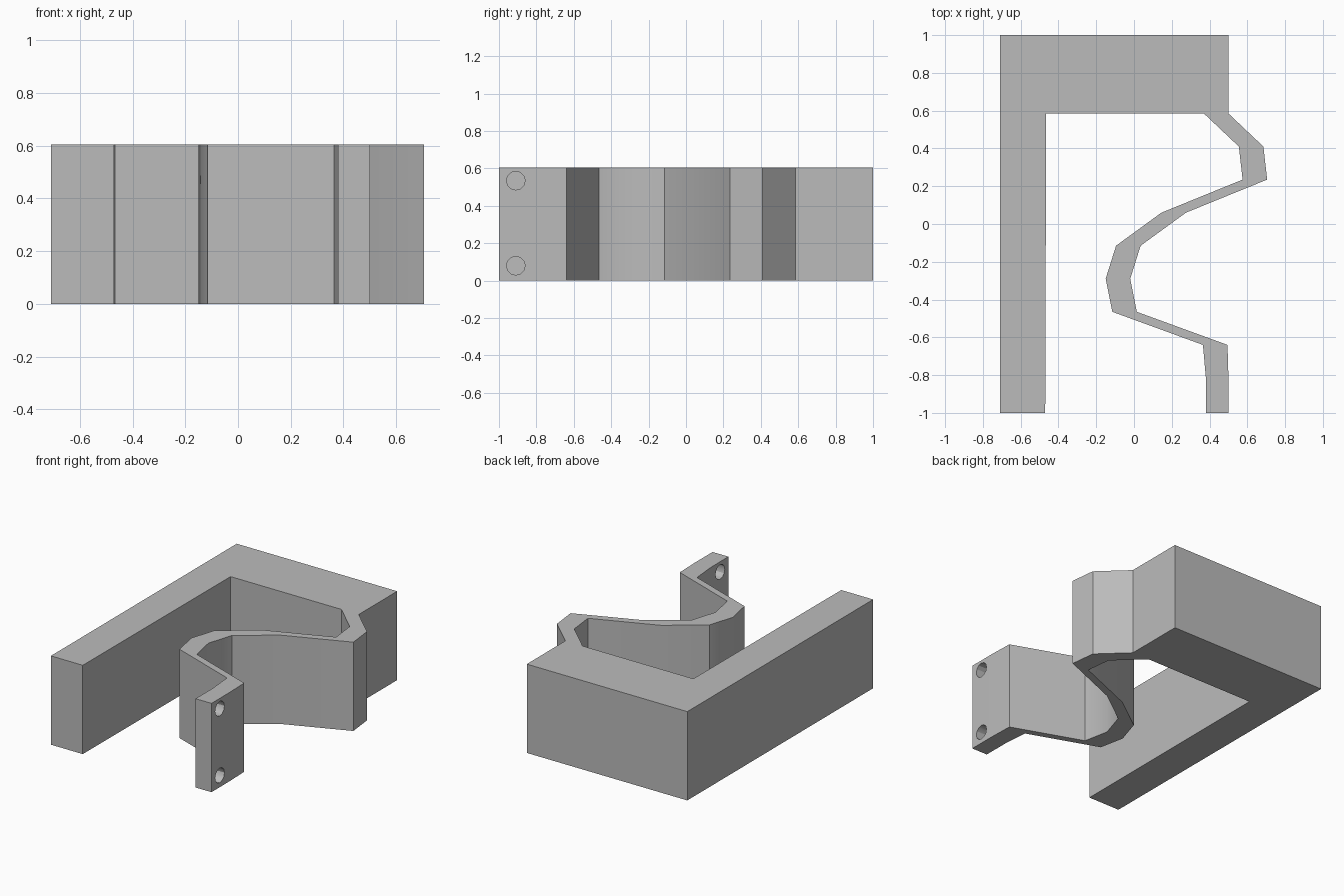
import bpy, bmesh, math

if "Cube" in bpy.data.objects:
    bpy.data.objects.remove(bpy.data.objects["Cube"], do_unlink=True)

HEIGHT = 0.605
STRIP = 0.13  # width of the spring strip along x

grey = bpy.data.materials.new("plain grey")
grey.use_nodes = True
colour = (0.5, 0.5, 0.5, 1)
grey.diffuse_color = colour
grey.node_tree.nodes["Principled BSDF"].inputs["Base Color"].default_value = colour

# Wavy spring: outer side from the frame down to the tab, inner side shifted along x
spring = [(0.5, 0.585), (0.685, 0.41), (0.705, 0.235), (0.275, 0.06), (0.035, -0.115),
          (-0.02, -0.29), (0.015, -0.465), (0.495, -0.64)]
tab = [(0.5, -0.81), (0.5, -1), (0.38, -1), (0.38, -0.81)]
inner = [(x - STRIP, y) for x, y in reversed(spring)]

# L-shaped frame closes the outline
frame = [(-0.465, 0.585), (-0.47, -1), (-0.71, -1), (-0.71, 1), (0.5, 1)]
outline = spring + tab + inner + frame

# Extrude the one-piece outline
bm = bmesh.new()
base = bm.faces.new([bm.verts.new((x, y, 0)) for x, y in outline])
top = bmesh.ops.extrude_face_region(bm, geom=[base], use_keep_orig=True)["geom"]
bmesh.ops.translate(bm, vec=(0, 0, HEIGHT),
                    verts=[v for v in top if isinstance(v, bmesh.types.BMVert)])
bmesh.ops.recalc_face_normals(bm, faces=bm.faces)
mesh = bpy.data.meshes.new("spring_bracket")
bm.to_mesh(mesh)
bm.free()
bracket = bpy.data.objects.new("spring_bracket", mesh)
bpy.context.collection.objects.link(bracket)
mesh.materials.append(grey)
bpy.context.view_layer.objects.active = bracket

# Two screw holes through the tab
for z in (0.08, 0.535):
    bpy.ops.mesh.primitive_cylinder_add(vertices=12, radius=0.05, depth=0.4,
                                        location=(0.45, -0.91, z),
                                        rotation=(0, math.pi / 2, 0))
    cutter = bpy.context.object
    cutter.name = "hole_cutter"
    cutter.hide_render = True
    cutter.data.materials.append(grey)
    cut = bracket.modifiers.new("screw_hole", 'BOOLEAN')
    cut.operation = 'DIFFERENCE'
    cut.solver = 'EXACT'
    cut.object = cutter
    bpy.context.view_layer.objects.active = bracket
    bpy.ops.object.modifier_apply(modifier=cut.name)
    bpy.data.objects.remove(cutter, do_unlink=True)

# Soft shading on the gentle bends, crisp elsewhere
bpy.ops.object.select_all(action='DESELECT')
bracket.select_set(True)
bpy.ops.object.shade_smooth_by_angle(angle=math.radians(30))
